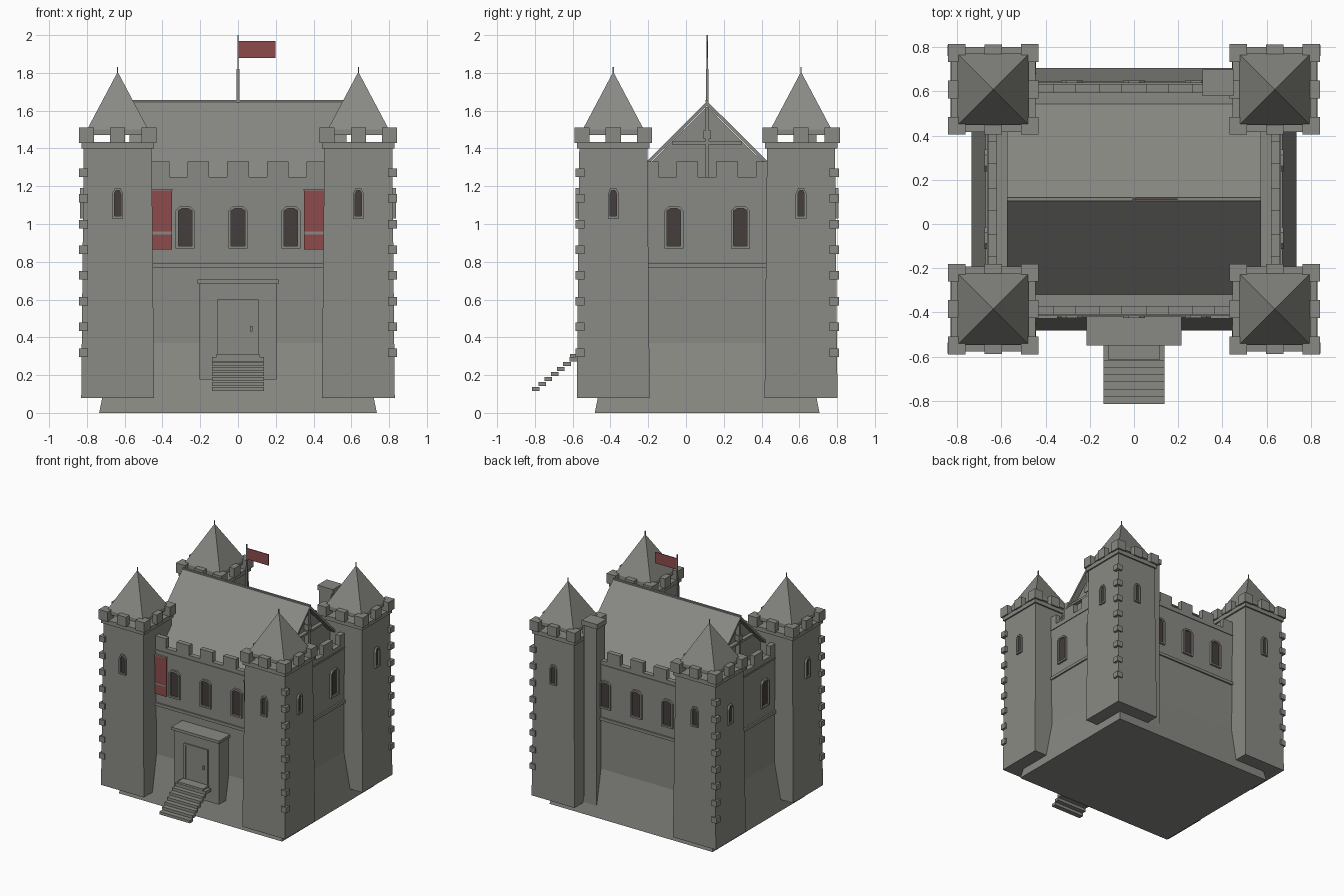
import bpy, bmesh, math
from mathutils import Vector

if "Cube" in bpy.data.objects:
    bpy.data.objects.remove(bpy.data.objects["Cube"], do_unlink=True)


def material(name, r, g, b):
    m = bpy.data.materials.new(name)
    m.use_nodes = True
    m.diffuse_color = (r, g, b, 1)
    m.node_tree.nodes["Principled BSDF"].inputs["Base Color"].default_value = (r, g, b, 1)
    return m


STONE = material("stone grey", 0.25, 0.253, 0.23)
RED = material("banner red", 0.27, 0.07, 0.07)
DARK = material("window dark", 0.06, 0.047, 0.045)

CY = 0.112                # y of the keep's centre
WX, WY = 0.66, 0.522      # keep half sizes
TX, TY = 0.637, 0.497     # tower offsets from the keep's centre
CORNERS = [(sx, sy) for sx in (-1, 1) for sy in (-1, 1)]


def finish(name, bm, *mats):
    bmesh.ops.recalc_face_normals(bm, faces=bm.faces)
    mesh = bpy.data.meshes.new(name)
    bm.to_mesh(mesh)
    bm.free()
    for m in mats:
        mesh.materials.append(m)
    obj = bpy.data.objects.new(name, mesh)
    bpy.context.collection.objects.link(obj)
    return obj


def add_block(bm, x, y, hx, hy, z0, z1, top=None):
    """Box about (x, y); top gives other half sizes for its upper face."""
    tx, ty = top or (hx, hy)
    lo = [bm.verts.new((x + sx * hx, y + sy * hy, z0)) for sx, sy in ((-1, -1), (1, -1), (1, 1), (-1, 1))]
    hi = [bm.verts.new((x + sx * tx, y + sy * ty, z1)) for sx, sy in ((-1, -1), (1, -1), (1, 1), (-1, 1))]
    bm.faces.new(lo[::-1])
    bm.faces.new(hi)
    for i in range(4):
        j = (i + 1) % 4
        bm.faces.new((lo[i], lo[j], hi[j], hi[i]))


def blocks(name, items, mat=STONE):
    bm = bmesh.new()
    for item in items:
        add_block(bm, *item)
    return finish(name, bm, mat)


def window(name, origin, normal, half, z0, spring, top, rim):
    """Arched frame with a recessed dark pane, on a wall facing normal."""
    n = Vector(normal)
    side = Vector((0, 0, 1)).cross(n)
    bm = bmesh.new()

    def loop(h, a, b, c, depth):
        pts = [(-h, a), (h, a), (h, b), (h * 0.5, c), (-h * 0.5, c), (-h, b)]
        return [bm.verts.new(Vector(origin) + side * u + n * depth + Vector((0, 0, z))) for u, z in pts]

    inner = (half - rim, z0 + rim, spring, top - rim)
    rings = [loop(half, z0, spring, top, -0.01), loop(half, z0, spring, top, 0.016),
             loop(*inner, 0.016), loop(*inner, 0.003)]
    for a, b in zip(rings, rings[1:]):
        for i in range(6):
            j = (i + 1) % 6
            bm.faces.new((a[i], a[j], b[j], b[i]))
    pane = bm.faces.new(rings[-1])
    pane.material_index = 1
    finish(name, bm, STONE, DARK)


def prism(name, yz, x0, x1, mat=STONE):
    """Extrude a y-z outline along x."""
    bm = bmesh.new()
    a = [bm.verts.new((x0, y, z)) for y, z in yz]
    b = [bm.verts.new((x1, y, z)) for y, z in yz]
    bm.faces.new(a)
    bm.faces.new(b[::-1])
    for i in range(len(yz)):
        j = (i + 1) % len(yz)
        bm.faces.new((a[i], a[j], b[j], b[i]))
    return finish(name, bm, mat)


# Keep: sloped foot, walls, string courses
blocks("sloped_foot", [(0, CY, 0.735, 0.595, 0, 0.37, (WX, WY))])
blocks("keep_walls", [(0, CY, WX, WY, 0.37, 1.215)])
blocks("string_courses", [(0, CY, WX + 0.012, WY + 0.012, 0.768, 0.792),
                          (0, CY, WX + 0.006, WY + 0.006, 1.208, 1.22)])

# Parapet and its merlons
T = 0.02
parapet, merlons = [], []
for s in (-1, 1):
    parapet.append((0, CY + s * (WY - T), WX, T, 1.21, 1.25))
    parapet.append((s * (WX - T), CY, T, WY, 1.21, 1.25))
    for i in range(-2, 3):
        merlons.append((i * 0.21, CY + s * (WY - T), 0.057, T, 1.25, 1.33))
    for i in range(4):
        merlons.append((s * (WX - T), CY + (i - 1.5) * 0.21, T, 0.057, 1.25, 1.33))
blocks("parapet", parapet)
blocks("wall_merlons", merlons)

# Gabled roof with its gable ends and trusses
prism("roof", [(CY - 0.437, 1.215), (CY, 1.65), (CY + 0.437, 1.215), (CY + 0.415, 1.215),
               (CY, 1.626), (CY - 0.415, 1.215)], -0.575, 0.575)
prism("gable_walls", [(CY - 0.415, 1.21), (CY, 1.622), (CY + 0.415, 1.21)], -0.53, 0.53)
blocks("roof_ridge", [(0, CY, 0.575, 0.008, 1.645, 1.656)])
truss = []
for s in (-1, 1):
    truss.append((s * 0.548, CY, 0.018, 0.01, 1.215, 1.62))
    truss.append((s * 0.545, CY, 0.015, 0.185, 1.42, 1.437))
    truss.append((s * 0.552, CY, 0.02, 0.02, 1.45, 1.495))
blocks("gable_trusses", truss)

# Four corner towers
for sx, sy in CORNERS:
    x, y = sx * TX, CY + sy * TY
    tag = ("back" if sy > 0 else "front") + ("_left" if sx > 0 else "_right")
    blocks(tag + "_tower", [(x, y, 0.193, 0.193, 0.08, 1.4, (0.18, 0.18)),
                            (x, y, 0.192, 0.192, 1.4, 1.435)])
    ring = [(x + i * 0.165, y + j * 0.165, 0.04, 0.04, 1.43, 1.51) for i, j in CORNERS]
    for s in (-1, 1):
        ring.append((x, y + s * 0.182, 0.04, 0.022, 1.43, 1.51))
        ring.append((x + s * 0.182, y, 0.022, 0.04, 1.43, 1.51))
    blocks(tag + "_tower_merlons", ring)
    blocks(tag + "_tower_spire", [(x, y, 0.162, 0.162, 1.47, 1.5),
                                  (x, y, 0.162, 0.162, 1.5, 1.8, (0.003, 0.003)),
                                  (x, y, 0.003, 0.003, 1.79, 1.832)])
    blocks(tag + "_quoins", [(sx * 0.819, CY + sy * 0.673, 0.024, 0.024, 0.297 + k * 0.136, 0.342 + k * 0.136)
                             for k in range(8)])
    window(tag + "_tower_end_window", (x, y + sy * 0.183, 0), (0, sy, 0), 0.029, 1.03, 1.16, 1.19, 0.012)
    window(tag + "_tower_side_window", (x + sx * 0.183, y, 0), (sx, 0, 0), 0.029, 1.03, 1.16, 1.19, 0.012)

# Keep windows
for s in (-1, 1):
    for x in (-0.28, 0, 0.28):
        window("long_wall_window", (x, CY + s * WY, 0), (0, s, 0), 0.05, 0.87, 1.07, 1.095, 0.014)
    for dy in (-0.176, 0.176):
        window("side_wall_window", (s * WX, CY + dy, 0), (s, 0, 0), 0.05, 0.87, 1.07, 1.095, 0.014)

# Banners on the front wall
FRONT = CY - WY
for s in (-1, 1):
    blocks("banner", [(s * 0.405, FRONT - 0.008, 0.055, 0.005, 0.865, 1.18)], RED)
    blocks("banner_trim", [(s * 0.405, FRONT - 0.012, 0.055, 0.003, 0.945, 0.96),
                           (s * 0.405, FRONT - 0.01, 0.058, 0.008, 1.178, 1.186)])

# Porch with door
blocks("porch", [(0, -0.465, 0.203, 0.07, 0.178, 0.682)])
blocks("porch_roof", [(0, -0.479, 0.215, 0.072, 0.682, 0.705)])
blocks("door_frame", [(-0.1, -0.537, 0.008, 0.008, 0.3, 0.595), (0.1, -0.537, 0.008, 0.008, 0.3, 0.595),
                      (0, -0.537, 0.108, 0.008, 0.585, 0.6)])
blocks("door", [(0, -0.535, 0.092, 0.004, 0.3, 0.585)])
blocks("door_handle", [(0.07, -0.542, 0.006, 0.006, 0.43, 0.46)])

# Stairs
blocks("door_sill", [(0, -0.575, 0.115, 0.04, 0.297, 0.312)])
steps = [(0, -0.795 + k * 0.033, 0.138, 0.02, 0.115 + k * 0.0265, 0.138 + k * 0.0265) for k in range(6)]
steps.append((0, -0.582, 0.138, 0.035, 0.272, 0.297))
blocks("stairs", steps)

# Chimney
blocks("chimney", [(0.38, 0.635, 0.058, 0.055, 0.08, 1.53), (0.38, 0.64, 0.07, 0.06, 1.53, 1.57)])

# Flag pole and flag
blocks("flag_pole", [(0, CY, 0.007, 0.007, 1.64, 1.82), (0, CY, 0.0035, 0.0035, 1.82, 2.0)])
blocks("flag", [(0.1, CY, 0.098, 0.003, 1.878, 1.968)], RED)
